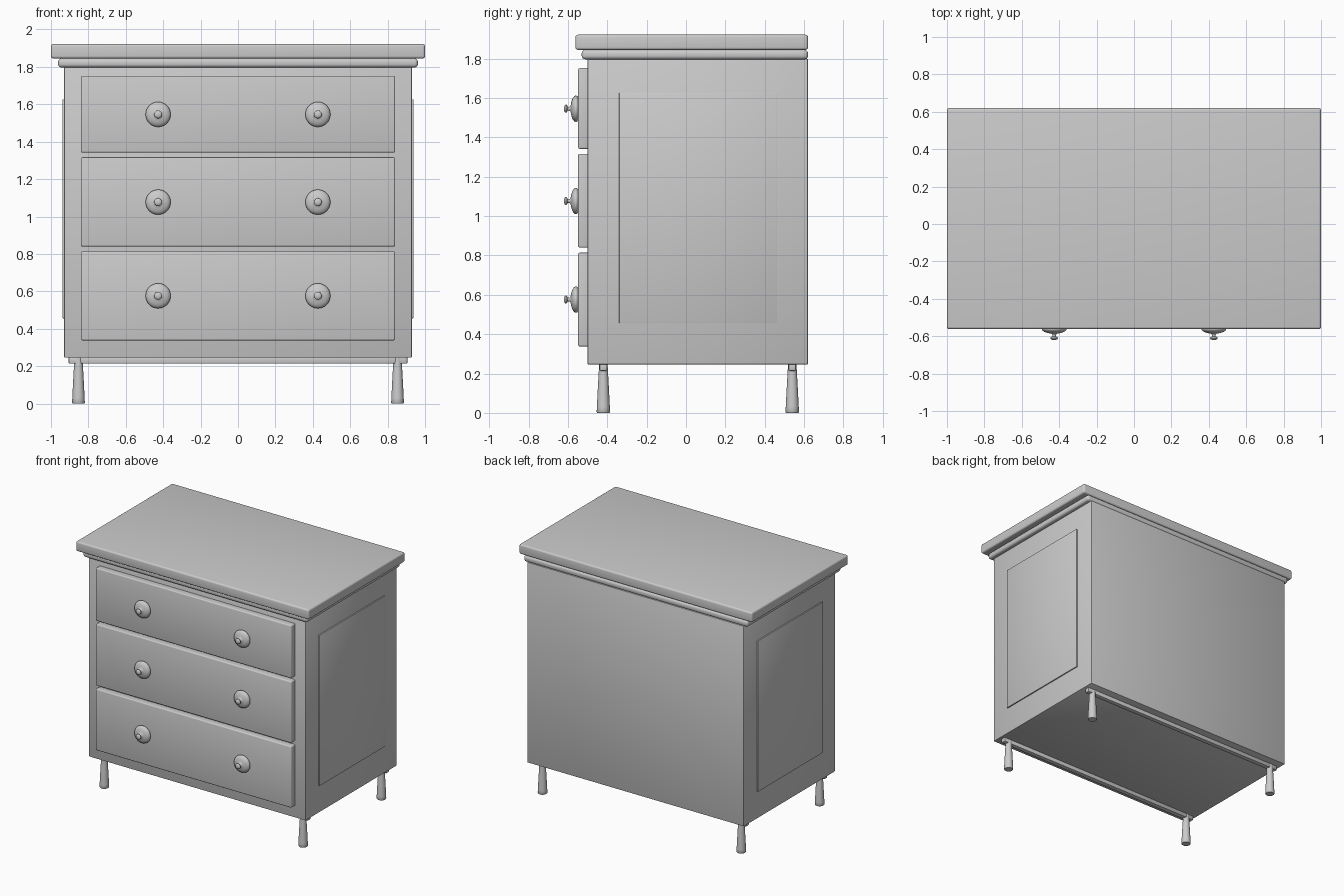
import bpy, bmesh, math
from mathutils import Matrix

if "Cube" in bpy.data.objects:
    bpy.data.objects.remove(bpy.data.objects["Cube"])

grey = bpy.data.materials.new("plain grey")
grey.diffuse_color = (0.6, 0.6, 0.6, 1)
grey.use_nodes = True
grey.node_tree.nodes["Principled BSDF"].inputs["Base Color"].default_value = grey.diffuse_color


def finish(name, bm, angle=40):
    bmesh.ops.recalc_face_normals(bm, faces=bm.faces)
    mesh = bpy.data.meshes.new(name)
    bm.to_mesh(mesh)
    bm.free()
    mesh.materials.append(grey)
    ob = bpy.data.objects.new(name, mesh)
    bpy.context.collection.objects.link(ob)
    bpy.ops.object.select_all(action='DESELECT')
    ob.select_set(True)
    bpy.context.view_layer.objects.active = ob
    bpy.ops.object.shade_smooth_by_angle(angle=math.radians(angle))
    return ob


def box(name, x, y, z, bevel=0.0, segments=3):
    """Box from (min, max) ranges with rounded edges."""
    bm = bmesh.new()
    bmesh.ops.create_cube(bm, size=1)
    for v in bm.verts:
        v.co = [(r[0] + r[1]) / 2 + c * (r[1] - r[0]) for c, r in zip(v.co, (x, y, z))]
    if bevel:
        bmesh.ops.bevel(bm, geom=bm.edges[:], offset=bevel, segments=segments,
                        profile=0.5, affect='EDGES')
    return finish(name, bm)


def lathe(name, profile, matrix, steps=32):
    """Revolve (radius, height) points around z, then place with matrix."""
    bm = bmesh.new()
    verts = [bm.verts.new((r, 0, h)) for r, h in profile]
    edges = [bm.edges.new(p) for p in zip(verts, verts[1:])]
    bmesh.ops.spin(bm, geom=verts + edges, cent=(0, 0, 0), axis=(0, 0, 1),
                   angle=2 * math.pi, steps=steps, use_duplicate=False)
    bmesh.ops.remove_doubles(bm, verts=bm.verts, dist=1e-5)
    bm.transform(matrix)
    return finish(name, bm, 50)


# Carcass, moulding and top
box("carcass", (-0.93, 0.93), (-0.5, 0.62), (0.246, 1.80), 0.005, 2)
box("top_moulding", (-0.962, 0.962), (-0.53, 0.62), (1.797, 1.845), 0.018, 4)
box("top_slab", (-1, 1), (-0.562, 0.62), (1.845, 1.922), 0.013, 4)

# Raised side panels
for side, s in (("left", -1), ("right", 1)):
    box(side + "_side_panel", tuple(sorted((s * 0.90, s * 0.939))),
        (-0.34, 0.46), (0.456, 1.626), 0.003, 2)

# Drawers, each with two knobs
knob = [(0, 0), (0.056, 0), (0.065, 0.006), (0.067, 0.013), (0.064, 0.021),
        (0.052, 0.030), (0.034, 0.036), (0.013, 0.040), (0.009, 0.046),
        (0.010, 0.054), (0.018, 0.058), (0.021, 0.063), (0.018, 0.069),
        (0.010, 0.072), (0, 0.073)]
drawers = (("bottom", 0.338, 0.814, 0.576), ("middle", 0.840, 1.317, 1.077),
           ("upper", 1.342, 1.752, 1.546))
for name, lo, hi, kz in drawers:
    box(name + "_drawer", (-0.84, 0.84), (-0.548, -0.49), (lo, hi), 0.008)
    for side, s in (("left", -1), ("right", 1)):
        place = Matrix.Translation((s * 0.427, -0.547, kz)) @ Matrix.Rotation(math.pi / 2, 4, 'X')
        lathe(f"{name}_{side}_knob", knob, place)

# Legs and the rails they hang from
leg = [(0, 0), (0.031, 0), (0.034, 0.004), (0.033, 0.03), (0.029, 0.11),
       (0.024, 0.20), (0.022, 0.235), (0.021, 0.25), (0, 0.25)]
for row, y in (("front", -0.42), ("back", 0.54)):
    box(row + "_rail", (-0.906, 0.906), (y - 0.019, y + 0.019), (0.214, 0.25), 0.005, 2)
    for side, s in (("left", -1), ("right", 1)):
        lathe(f"{row}_{side}_leg", leg, Matrix.Translation((s * 0.853, y, 0)))
